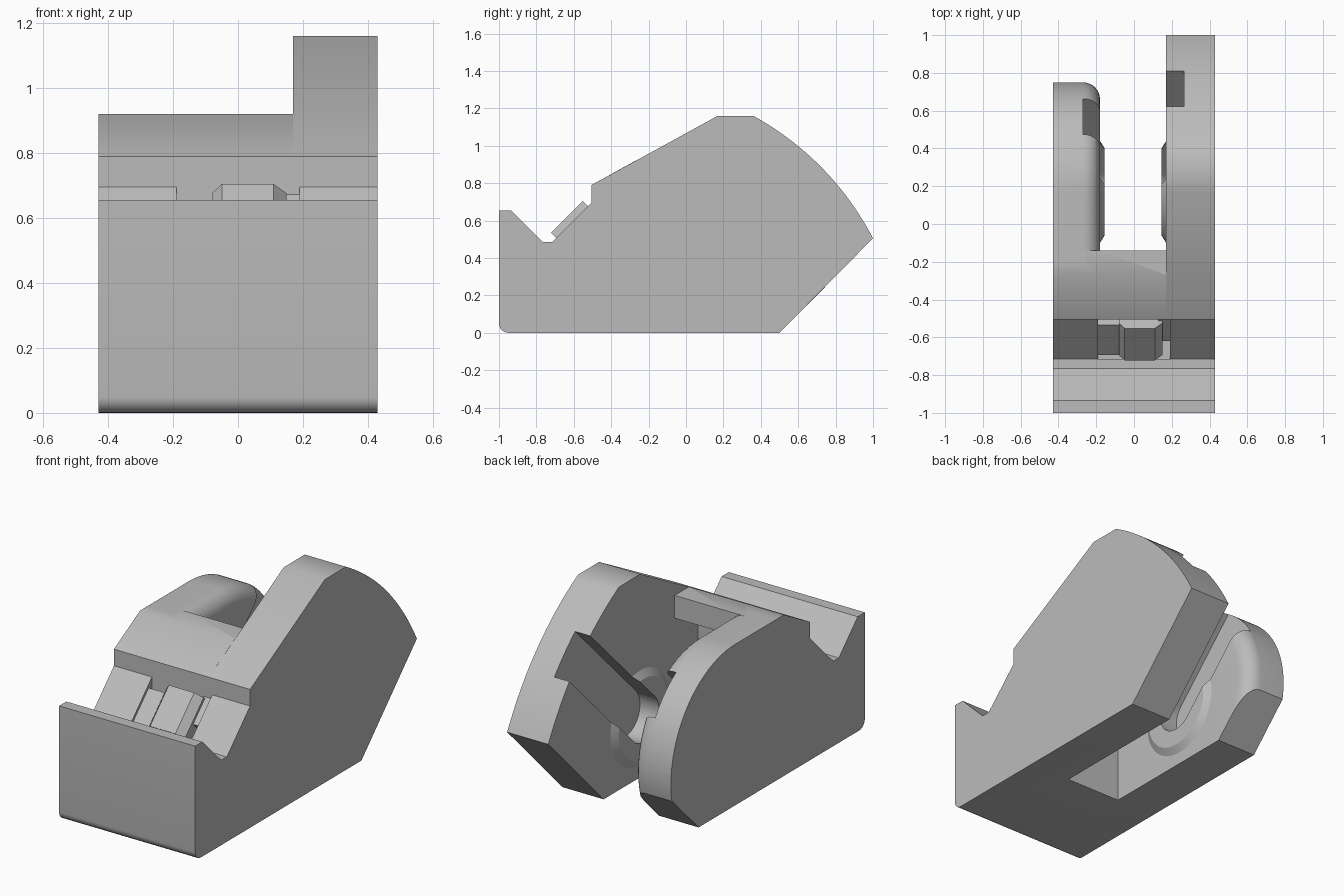
import bpy, bmesh, math
from mathutils import Vector

cube = bpy.data.objects.get("Cube")
if cube:
    bpy.data.objects.remove(cube, do_unlink=True)

grey = bpy.data.materials.new("plain grey")
grey.use_nodes = True
GREY = (0.5, 0.5, 0.5, 1)
grey.diffuse_color = GREY
grey.node_tree.nodes["Principled BSDF"].inputs["Base Color"].default_value = GREY


def loft(name, rings):
    """Solid through a list of closed rings with equal point counts."""
    bm = bmesh.new()
    loops = [[bm.verts.new(p) for p in ring] for ring in rings]
    n = len(loops[0])
    for a, b in zip(loops, loops[1:]):
        for i in range(n):
            j = (i + 1) % n
            bm.faces.new((a[i], a[j], b[j], b[i]))
    bm.faces.new(loops[0])
    bm.faces.new(loops[-1])
    bmesh.ops.recalc_face_normals(bm, faces=bm.faces)
    mesh = bpy.data.meshes.new(name)
    bm.to_mesh(mesh)
    bm.free()
    ob = bpy.data.objects.new(name, mesh)
    bpy.context.collection.objects.link(ob)
    mesh.materials.append(grey)
    return ob


def prism(name, profile, x0, x1):
    """Extrude a (y, z) profile along x."""
    return loft(name, [[(x, y, z) for y, z in profile] for x in (x0, x1)])


def arc(cy, cz, r, a0, a1, n):
    steps = [math.radians(a0 + (a1 - a0) * i / n) for i in range(n + 1)]
    return [(cy + r * math.cos(a), cz + r * math.sin(a)) for a in steps]


def combine(target, other, operation):
    mod = target.modifiers.new(operation, 'BOOLEAN')
    mod.operation = operation
    mod.solver = 'EXACT'
    mod.object = other
    bpy.context.view_layer.objects.active = target
    bpy.ops.object.modifier_apply(modifier=mod.name)
    bpy.data.objects.remove(other, do_unlink=True)


# Dimensions shared by the parts
HALF = 0.43
SLOT_R, SLOT_L = -0.18, 0.17
HUB_Y, HUB_Z, ARM_R = 0.17, 0.34, 0.58
TOP = HUB_Z + ARM_R

# Front outline: rounded toe, front lip, valley, sloped bed, step
front = arc(-0.95, 0.05, 0.05, 270, 180, 6) + [
    (-1, 0.655), (-0.935, 0.655), (-0.765, 0.485), (-0.715, 0.485),
    (-0.505, 0.695), (-0.505, 0.79)]

# Tall arm with its bowed back edge
start, end, bulge = Vector((0.36, 1.16)), Vector((1.0, 0.505)), 0.068
chord = end - start
normal = Vector((-chord.y, chord.x)).normalized()
back = []
for i in range(25):
    t = i / 24
    p = start + chord * t + normal * bulge * 4 * t * (1 - t)
    back.append((p.x, p.y))
body = prism("dispenser_body", front + [(0.17, 1.16)] + back + [(0.5, 0)], SLOT_L, HALF)

# Front block behind the bed, with an overhanging ledge over the roll
ramp = front + [(-0.27, TOP), (-0.14, TOP)]
middle = prism("front_block", ramp + [(-0.14, 0.79), (-0.35, 0.79), (-0.35, 0)],
               SLOT_R, SLOT_L)
shoulder = prism("shoulder", ramp + [(-0.14, 0)], -HALF, SLOT_R)


# Short rounded arm, its inner rim rolled over
def arm_ring(x, inset):
    r = ARM_R - inset
    z = (0.02 + math.sqrt(0.0004 - 8 * (0.2245 - r * r))) / 4
    a_end = math.degrees(math.atan2(z - HUB_Z, z + 0.5 - HUB_Y))
    outline = [(-0.2, HUB_Z + r)] + arc(HUB_Y, HUB_Z, r, 90, a_end, 40)
    return [(x, y, z) for y, z in outline + [(0.5, 0), (-0.2, 0)]]


ROLL = 0.09
rings = [arm_ring(-HALF, 0)]
for i in range(9):
    a = math.pi / 2 * i / 8
    rings.append(arm_ring(SLOT_R - ROLL + ROLL * math.sin(a), ROLL * (1 - math.cos(a))))
short_arm = loft("short_arm", rings)

# Tapered hub bosses on the inner faces of both arms
bosses = []
for name, x, side in (("left_boss", SLOT_L, -1), ("right_boss", SLOT_R, 1)):
    stations = ((-0.02, 0.27), (0, 0.27), (0.025, 0.23))
    bosses.append(loft(name, [[(x + side * dx, y, z)
                               for y, z in arc(HUB_Y, HUB_Z, r, 0, 352.5, 47)]
                              for dx, r in stations]))

for part in [middle, shoulder, short_arm] + bosses:
    combine(body, part, 'UNION')

# Diagonal axle groove through both arms, round at the hub
w = 0.133
far = [(HUB_Y + 0.9 + s * w * 0.707, HUB_Z + 0.9 - s * w * 0.707) for s in (1, -1)]
groove = prism("axle_groove", arc(HUB_Y, HUB_Z, w, 135, 315, 24) + far, -0.27, 0.265)
combine(body, groove, 'DIFFERENCE')

# Pocket in the sloped bed
pocket = prism("bed_pocket", [(-0.715, 0.47), (-0.505, 0.47), (-0.505, 0.76),
                              (-0.715, 0.76)], -0.19, 0.19)
combine(body, pocket, 'DIFFERENCE')


# Parts lying along the bed: section is (x, height above the bed)
def bed_part(name, section, s0, s1):
    k = math.sqrt(0.5)
    return loft(name, [[(x, -0.715 + (s - n) * k, 0.485 + (s + n) * k)
                        for x, n in section] for s in (s0, s1)])


def plate(x0, x1):
    return [(x0, -0.11), (x0, -0.015), (x1, -0.015), (x1, -0.11)]


holder = bed_part("blade_holder", [(-0.08, -0.12), (-0.08, 0), (-0.05, 0.04),
                                   (0.11, 0.04), (0.15, 0), (0.15, -0.12)], 0.03, 0.27)
wing = bed_part("holder_wing", plate(-0.2, -0.06), 0.02, 0.24)
tab = bed_part("holder_tab", plate(0.13, 0.2), 0.12, 0.28)
for part in (wing, tab, holder):
    combine(body, part, 'UNION')

# Smooth curves, crisp edges
bpy.ops.object.select_all(action='DESELECT')
body.select_set(True)
bpy.context.view_layer.objects.active = body
bpy.ops.object.shade_smooth_by_angle(angle=math.radians(30))
